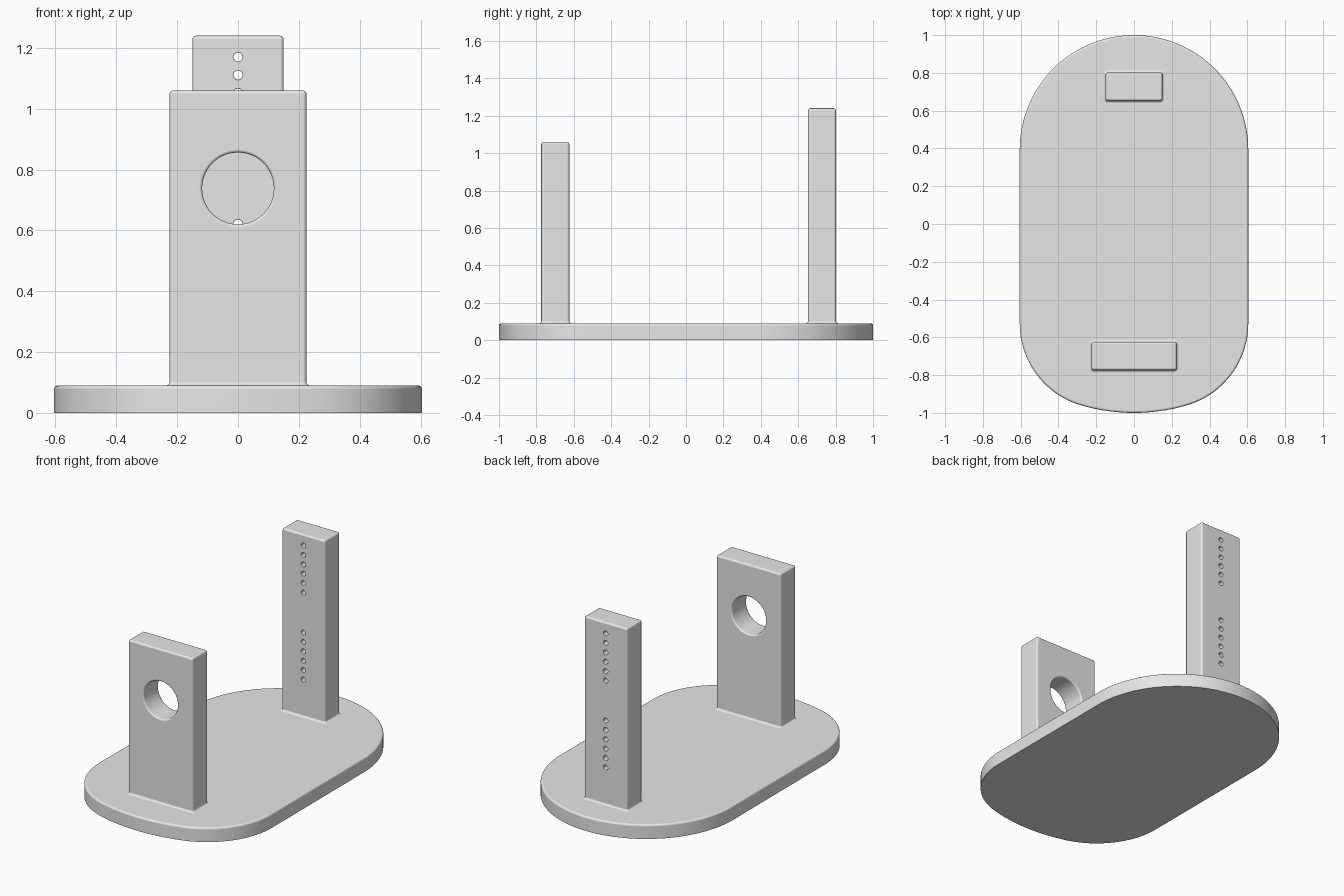
import bpy, bmesh
from math import sin, cos, pi, radians, degrees, atan2, sqrt
from mathutils import Matrix

default = bpy.data.objects.get("Cube")
if default:
    bpy.data.objects.remove(default, do_unlink=True)

grey = bpy.data.materials.new("plain grey")
grey.use_nodes = True
grey.diffuse_color = (0.8, 0.8, 0.8, 1)
grey.node_tree.nodes["Principled BSDF"].inputs["Base Color"].default_value = (0.8, 0.8, 0.8, 1)

FILLET = 0.012
BASE_TOP = 0.09
STEPS = 4


def quarter(k):
    """Sine and cosine of step k around a quarter-round fillet."""
    a = pi / 2 * k / STEPS
    return sin(a), cos(a)


def stack(bm, arcs, levels, matrix=Matrix()):
    """Solid made of an outline of arcs (cx, cy, r, start, end, steps), offset at each level."""
    rings = []
    for offset, z in levels:
        ring = []
        for cx, cy, r, start, end, n in arcs:
            for i in range(n + 1):
                a = radians(start + (end - start) * i / n)
                p = (cx + (r + offset) * cos(a), cy + (r + offset) * sin(a), z)
                ring.append(bm.verts.new(p))
        rings.append(ring)
    for low, high in zip(rings, rings[1:]):
        for i in range(len(low)):
            bm.faces.new((low[i - 1], low[i], high[i], high[i - 1]))
    bm.faces.new(rings[0][::-1])
    bm.faces.new(rings[-1])
    verts = [v for ring in rings for v in ring]
    bmesh.ops.transform(bm, matrix=matrix, verts=verts)
    bmesh.ops.remove_doubles(bm, verts=verts, dist=1e-5)


def make_object(name, bm):
    bmesh.ops.recalc_face_normals(bm, faces=bm.faces)
    mesh = bpy.data.meshes.new(name)
    bm.to_mesh(mesh)
    bm.free()
    mesh.materials.append(grey)
    obj = bpy.data.objects.new(name, mesh)
    bpy.context.collection.objects.link(obj)
    return obj


def activate(obj):
    bpy.ops.object.select_all(action='DESELECT')
    obj.select_set(True)
    bpy.context.view_layer.objects.active = obj


def finish(obj):
    activate(obj)
    bpy.ops.object.shade_smooth_by_angle(angle=radians(35))
    normals = obj.modifiers.new("flat_faces", 'WEIGHTED_NORMAL')
    normals.keep_sharp = True


def rounded_top(z):
    """Levels of a convex fillet ending at height z."""
    return [(-FILLET * (1 - quarter(k)[1]), z - FILLET * (1 - quarter(k)[0]))
            for k in range(STEPS + 1)]


def upright(name, half_width, y, height, holes, rim):
    """Rounded upright with a flared foot and round holes (z, r) through its depth."""
    half_depth = 0.075
    corners = []
    for i, (sx, sy) in enumerate(((1, 1), (-1, 1), (-1, -1), (1, -1))):
        corners.append((sx * (half_width - FILLET), y + sy * (half_depth - FILLET),
                        FILLET, 90 * i, 90 * i + 90, STEPS))
    foot = [(FILLET * (1 - quarter(k)[0]), BASE_TOP + FILLET * (1 - quarter(k)[1]))
            for k in range(STEPS + 1)]
    bm = bmesh.new()
    stack(bm, corners, [(FILLET, BASE_TOP - 0.02)] + foot + rounded_top(height))
    obj = make_object(name, bm)

    # Hole cutter, flared at both ends to round the rims
    flare = [(rim * (1 - quarter(k)[0]), half_depth - rim * (1 - quarter(k)[1]))
             for k in range(STEPS + 1)]
    levels = [(rim, half_depth + 0.02)] + flare
    levels = [(o, -d) for o, d in levels] + [(o, d) for o, d in reversed(levels)]
    bm = bmesh.new()
    for z, r in holes:
        place = Matrix.Translation((0, y, z)) @ Matrix.Rotation(pi / 2, 4, 'X')
        stack(bm, [(0, 0, r, 0, 360, 48 if r > 0.05 else 20)], levels, place)
    cutter = make_object(name + "_cutter", bm)
    cutter.hide_render = True
    cut = obj.modifiers.new("holes", 'BOOLEAN')
    cut.operation, cut.solver, cut.object = 'DIFFERENCE', 'EXACT', cutter
    activate(obj)
    bpy.ops.object.modifier_apply(modifier=cut.name)
    bpy.data.objects.remove(cutter, do_unlink=True)
    finish(obj)


# Base plate: half-round back, shallow curved front, tangent corner arcs
half, corner = 0.605, 0.45
cx = half - corner
cy = -sqrt((1 - corner) ** 2 - cx ** 2)
turn = degrees(atan2(-cy, cx))
outline = [(0, 1 - half, half, 0, 180, 64),
           (-cx, cy, corner, 180, 360 - (180 - turn) + 2 * (90 - turn), 24),
           (0, 0, 1, 180 + turn, 360 - turn, 16),
           (cx, cy, corner, 360 - turn, 360, 24)]
outline[1] = (-cx, cy, corner, 180, 180 + turn, 24)
bm = bmesh.new()
stack(bm, outline, [(0, 0)] + rounded_top(BASE_TOP))
finish(make_object("base_plate", bm))

# Front upright with one large hole
upright("front_upright", 0.225, -0.699, 1.06, [(0.738, 0.118)], 0.01)

# Rear post with two rows of six pin holes
pins = [(top - 0.0594 * i, 0.015) for top in (1.17, 0.621) for i in range(6)]
upright("rear_post", 0.15, 0.727, 1.24, pins, 0.002)
